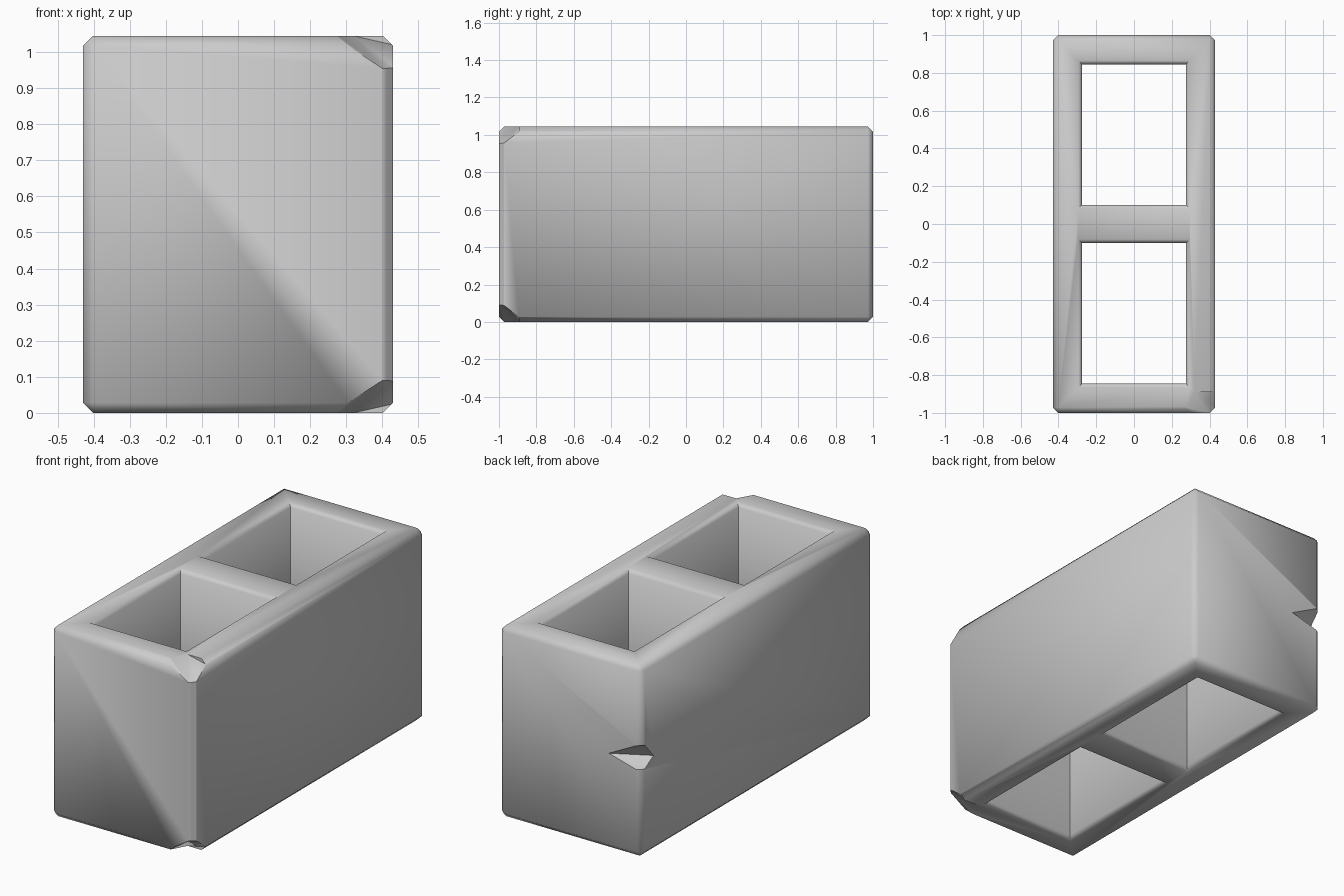
import bpy, bmesh
from math import radians

if "Cube" in bpy.data.objects:
    bpy.data.objects.remove(bpy.data.objects["Cube"])

H = 1.045          # block height
X, Y = 0.43, 1.0   # half width, half length


def make_object(name, bm):
    bmesh.ops.recalc_face_normals(bm, faces=bm.faces[:])
    me = bpy.data.meshes.new(name)
    bm.to_mesh(me)
    bm.free()
    ob = bpy.data.objects.new(name, me)
    bpy.context.collection.objects.link(ob)
    return ob


def hull(name, points):
    bm = bmesh.new()
    for p in points:
        bm.verts.new(p)
    res = bmesh.ops.convex_hull(bm, input=bm.verts[:])
    junk = [v for v in res["geom_interior"] if isinstance(v, bmesh.types.BMVert)]
    if junk:
        bmesh.ops.delete(bm, geom=junk, context='VERTS')
    bmesh.ops.dissolve_limit(bm, angle_limit=radians(0.5), verts=bm.verts[:], edges=bm.edges[:])
    return make_object(name, bm)


def hole_cutter(name, y_mid):
    # rectangular shaft that flares at both ends to chamfer the rim
    rings = [(-0.1, 0.02), (0.0, 0.02), (0.02, 0), (H - 0.02, 0), (H, 0.02), (H + 0.1, 0.02)]
    bm = bmesh.new()
    loops = []
    for z, grow in rings:
        a, b = 0.275 + grow, 0.372 + grow
        loops.append([bm.verts.new((sx * a, y_mid + sy * b, z))
                      for sx, sy in ((-1, -1), (1, -1), (1, 1), (-1, 1))])
    for lo, hi in zip(loops, loops[1:]):
        for i in range(4):
            j = (i + 1) % 4
            bm.faces.new((lo[i], lo[j], hi[j], hi[i]))
    bm.faces.new(loops[0][::-1])
    bm.faces.new(loops[-1])
    return make_object(name, bm)


# Block body with chamfered outer edges
bm = bmesh.new()
bmesh.ops.create_cube(bm, size=1)
for v in bm.verts:
    v.co = (v.co.x * 2 * X, v.co.y * 2 * Y, (v.co.z + 0.5) * H)
bmesh.ops.bevel(bm, geom=bm.edges[:], offset=0.028, segments=1, affect='EDGES')
block = make_object("cinder_block", bm)

# Two through holes
cutters = [hole_cutter("hole_cutter", s * 0.473) for s in (-1, 1)]

# Chipped corners at the front right, top and bottom
chip = [(0.275, -0.97, 1.045), (0.275, -0.97, 1.1), (0.275, -1.05, 1.1), (0.275, -1.05, 1.045),
        (0.30, -1.05, 1.02), (0.30, -1.0, 1.02),
        (0.32, -0.89, 1.045), (0.32, -0.89, 1.1), (0.48, -0.89, 1.1),
        (0.48, -0.89, 1.02), (0.43, -0.89, 1.02),
        (0.40, -1.05, 0.955), (0.40, -1.0, 0.955),
        (0.43, -0.975, 0.955), (0.48, -0.975, 0.955), (0.48, -1.05, 0.955)]
cutters.append(hull("top_chip_cutter", chip))
cutters.append(hull("bottom_chip_cutter", [(x, y, H - z) for x, y, z in chip]))

# Notch halfway up the back left edge
notch = [(-0.235, 1.0, 0.525), (-0.235, 1.05, 0.525), (-0.43, 0.895, 0.525), (-0.48, 0.895, 0.525)]
for z in (0.61, 0.48):
    notch += [(-0.40, 1.0, z), (-0.40, 1.05, z), (-0.43, 0.97, z), (-0.48, 0.97, z), (-0.48, 1.05, z)]
cutters.append(hull("notch_cutter", notch))

# Cut everything out and bake the result
for c in cutters:
    c.hide_render = True
    m = block.modifiers.new("cut", 'BOOLEAN')
    m.operation = 'DIFFERENCE'
    m.solver = 'EXACT'
    m.object = c
dg = bpy.context.evaluated_depsgraph_get()
baked = bpy.data.meshes.new_from_object(block.evaluated_get(dg))
block.modifiers.clear()
block.data = baked
for c in cutters:
    bpy.data.objects.remove(c)

# Soft shading across the chamfers, sharp inside the holes
bpy.ops.object.select_all(action='DESELECT')
block.select_set(True)
bpy.context.view_layer.objects.active = block
bpy.ops.object.shade_smooth_by_angle(angle=radians(50))
